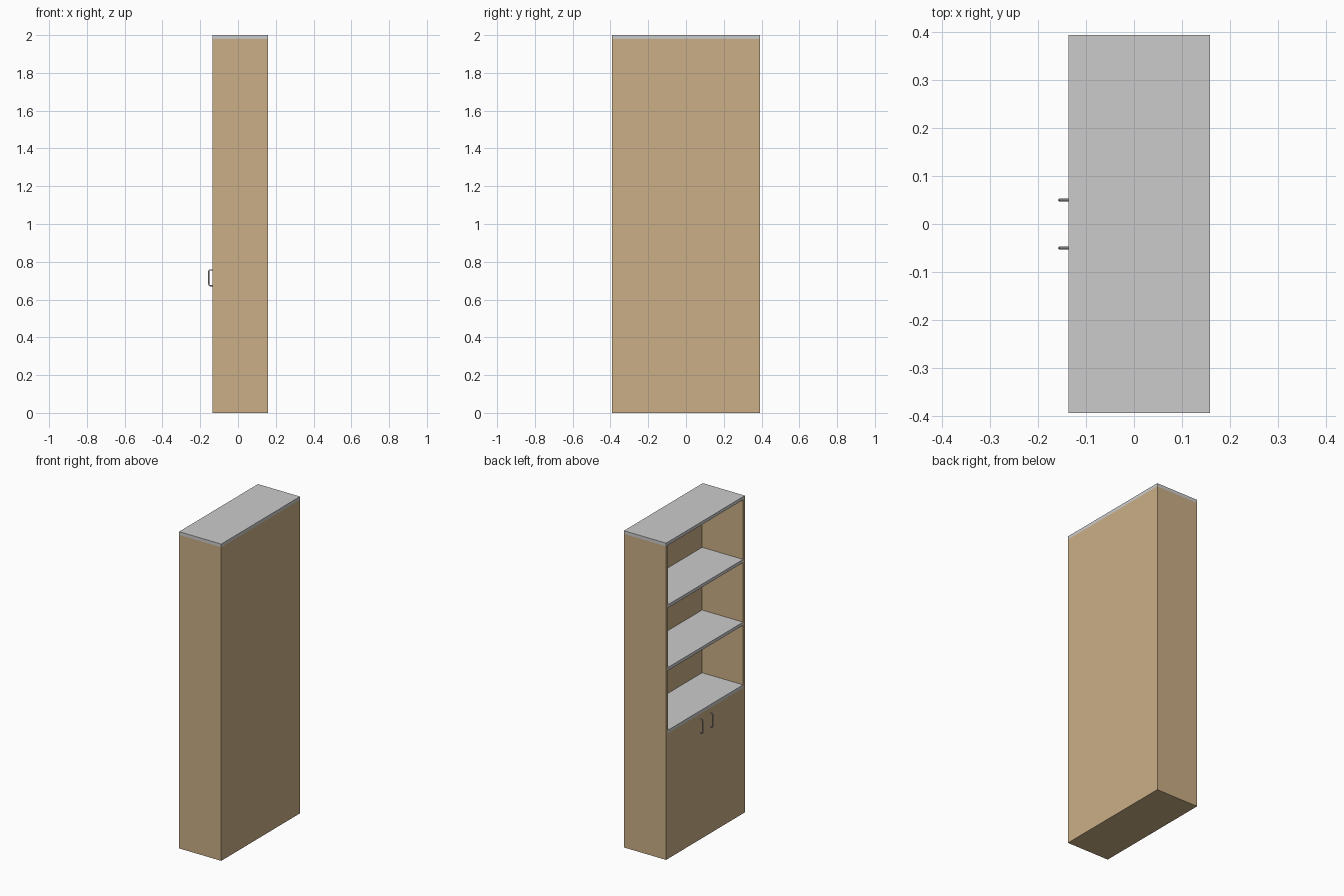
import bpy, bmesh, math
from mathutils import Matrix, Vector

if "Cube" in bpy.data.objects:
    bpy.data.objects.remove(bpy.data.objects["Cube"])

X0, X1 = -0.136, 0.158     # open face and back
HW, T, H = 0.393, 0.018, 2.0
TOP = 0.02                 # board thickness
PITCH = (H - TOP) / 5      # five equal bays

wood = bpy.data.materials.new("wood")
wood.diffuse_color = (0.60, 0.43, 0.24, 1)
wood.use_nodes = True
wood.node_tree.nodes["Principled BSDF"].inputs["Base Color"].default_value = wood.diffuse_color


def box(name, lo, hi, mat=None):
    lo, hi = Vector(lo), Vector(hi)
    bm = bmesh.new()
    bmesh.ops.create_cube(bm, size=1, matrix=Matrix.Translation((lo + hi) / 2)
                          @ Matrix.Diagonal((*(hi - lo), 1)))
    me = bpy.data.meshes.new(name)
    bm.to_mesh(me)
    bm.free()
    ob = bpy.data.objects.new(name, me)
    bpy.context.collection.objects.link(ob)
    if mat:
        me.materials.append(mat)
    return ob


def handle(name, y):
    # rounded U-shaped bar pull, swept along a short path
    xo, za, zb, r = X0 - 0.019, 0.673, 0.757, 0.009
    pts = [(X0 + 0.002, za)]
    for cz, start in ((za + r, 270), (zb - r, 180)):
        for i in range(6):
            a = math.radians(start - 18 * i)
            pts.append((xo + r + r * math.cos(a), cz + r * math.sin(a)))
    pts.append((X0 + 0.002, zb))
    cu = bpy.data.curves.new(name, 'CURVE')
    cu.dimensions = '3D'
    cu.bevel_depth = 0.003
    cu.bevel_resolution = 2
    cu.use_fill_caps = True
    sp = cu.splines.new('POLY')
    sp.points.add(len(pts) - 1)
    for p, (x, z) in zip(sp.points, pts):
        p.co = (x, y, z, 1)
    ob = bpy.data.objects.new(name, cu)
    bpy.context.collection.objects.link(ob)
    bpy.ops.object.select_all(action='DESELECT')
    ob.select_set(True)
    bpy.context.view_layer.objects.active = ob
    bpy.ops.object.convert(target='MESH')
    bpy.ops.object.shade_smooth_by_angle()


# carcass
box("top_board", (X0, -HW, H - TOP), (X1, HW, H))
box("back_panel", (X1 - 0.008, -HW + T, 0), (X1, HW - T, H - TOP), wood)
box("bottom_board", (X0 + T, -HW + T, 0), (X1 - 0.008, HW - T, TOP), wood)

# shelves: three open ones and one behind the doors
for k in range(1, 5):
    z = H - k * PITCH
    front = X0 if k < 4 else X0 + T
    box(f"shelf_{k}", (front, -HW + T, z - TOP), (X1 - 0.008, HW - T, z))

# sides, doors and handles, mirrored across y
door_top = H - 3 * PITCH - TOP
for tag, s in (("left", 1), ("right", -1)):
    def span(a, b):
        return sorted((s * a, s * b))
    a, b = span(HW - T, HW)
    box(f"side_panel_{tag}", (X0, a, 0), (X1, b, H - TOP), wood)
    a, b = span(0.0015, HW - T)
    box(f"door_{tag}", (X0, a, 0), (X0 + T, b, door_top), wood)
    handle(f"handle_{tag}", s * 0.05)
